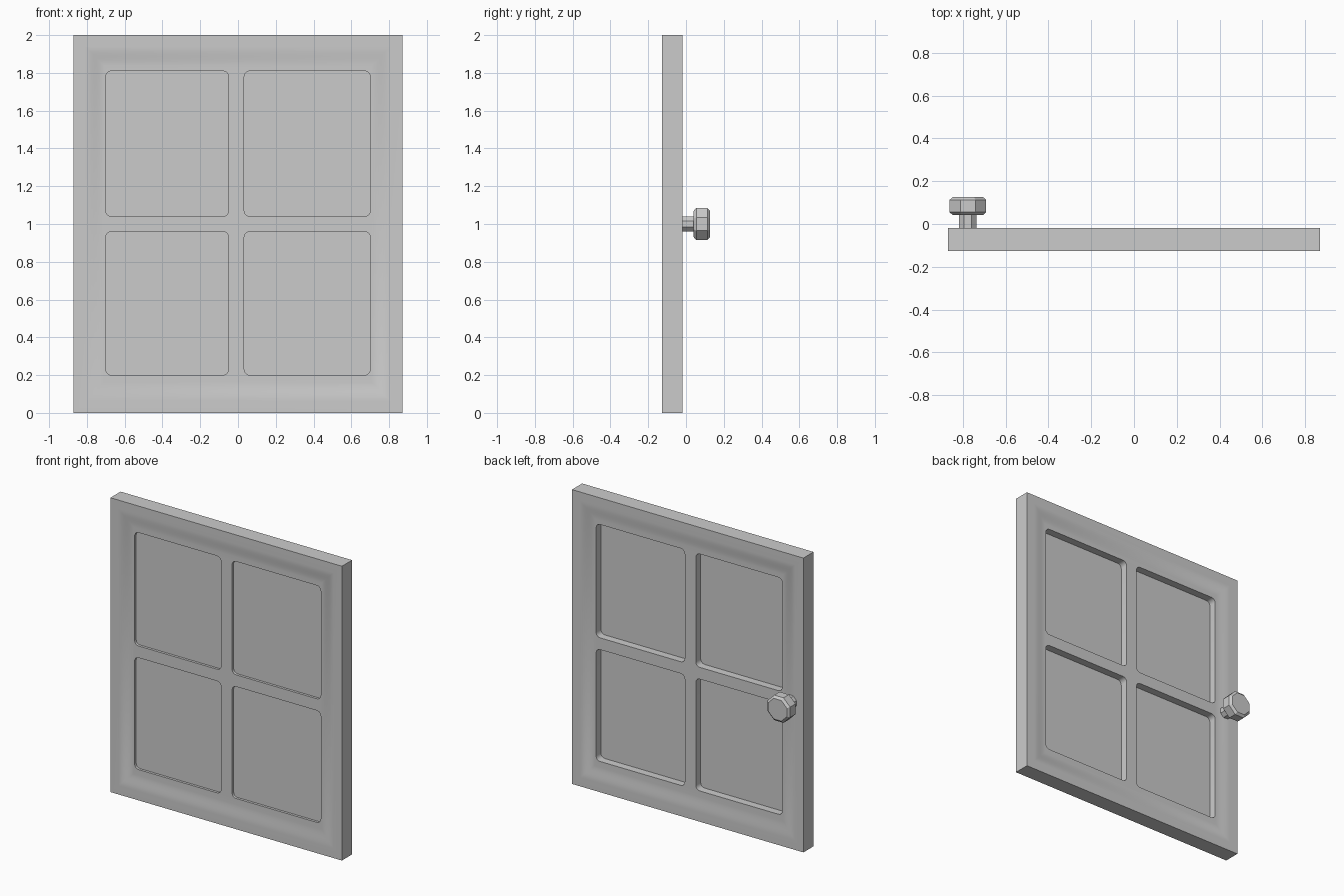
import bpy, bmesh
from math import pi, radians, cos, sin

if "Cube" in bpy.data.objects:
    bpy.data.objects.remove(bpy.data.objects["Cube"])

W, H = 0.87, 2.0
FRONT, BACK = -0.127, -0.018
MID = (FRONT + BACK) / 2


def make_object(name, bm):
    bmesh.ops.recalc_face_normals(bm, faces=bm.faces)
    mesh = bpy.data.meshes.new(name)
    bm.to_mesh(mesh)
    bm.free()
    obj = bpy.data.objects.new(name, mesh)
    bpy.context.collection.objects.link(obj)
    return obj


def loft(bm, rings):
    """Skin a list of equal-length point rings and cap both ends."""
    loops = [[bm.verts.new(p) for p in ring] for ring in rings]
    for a, b in zip(loops, loops[1:]):
        for i in range(len(a)):
            j = (i + 1) % len(a)
            bm.faces.new((a[i], a[j], b[j], b[i]))
    bm.faces.new(loops[0])
    bm.faces.new(loops[-1])


def rect(inset, y):
    x = W - inset
    return [(-x, y, inset), (x, y, inset), (x, y, H - inset), (-x, y, H - inset)]


def rounded_rect(x0, x1, z0, z1, y, r=0.03, steps=4):
    pts = []
    corners = ((x1 - r, z1 - r), (x0 + r, z1 - r), (x0 + r, z0 + r), (x1 - r, z0 + r))
    for q, (cx, cz) in enumerate(corners):
        for s in range(steps + 1):
            a = (q + s / steps) * pi / 2
            pts.append((cx + r * cos(a), y, cz + r * sin(a)))
    return pts


def octagon(radius, y):
    r = radius / cos(pi / 8)
    return [(-0.777 + r * cos(pi / 8 + i * pi / 4), y,
             1.0 + r * sin(pi / 8 + i * pi / 4)) for i in range(8)]


# Door slab: both faces dip softly towards the glazed area
DIP = 0.016
profile = []
for i in range(9):
    t = i / 8
    profile.append((0.06 + 0.10 * t, DIP * t * t * (3 - 2 * t)))
profile.insert(0, (0.0, 0.0))
rings = [rect(e, FRONT + d) for e, d in reversed(profile)]
rings += [rect(e, BACK - d) for e, d in profile]
bm = bmesh.new()
loft(bm, rings)
frame = make_object("door_frame", bm)

# Four rounded window openings
bm = bmesh.new()
for x0, x1 in ((-0.70, -0.05), (0.033, 0.70)):
    for z0, z1 in ((0.20, 0.96), (1.04, 1.81)):
        loft(bm, [rounded_rect(x0, x1, z0, z1, y) for y in (-0.3, 0.2)])
cutter = make_object("window_cutter", bm)
cutter.hide_render = True

mod = frame.modifiers.new("openings", 'BOOLEAN')
mod.operation = 'DIFFERENCE'
mod.solver = 'EXACT'
mod.object = cutter
bpy.ops.object.select_all(action='DESELECT')
bpy.context.view_layer.objects.active = frame
frame.select_set(True)
bpy.ops.object.modifier_apply(modifier=mod.name)
bpy.data.objects.remove(cutter)
bpy.ops.object.shade_smooth_by_angle(angle=radians(30))

# Thin glazing panel, set nearer the front face
bm = bmesh.new()
loft(bm, [[(-0.71, y, 0.19), (0.71, y, 0.19), (0.71, y, 1.82), (-0.71, y, 1.82)]
          for y in (-0.094, -0.086)])
make_object("window_panes", bm)

# Octagonal handle: stem and chamfered knob
bm = bmesh.new()
loft(bm, [octagon(0.041, y) for y in (BACK - 0.005, 0.05)])
make_object("knob_stem", bm)

bm = bmesh.new()
loft(bm, [octagon(r, y) for r, y in
          ((0.07, 0.041), (0.085, 0.055), (0.085, 0.113), (0.07, 0.127))])
make_object("knob_head", bm)
